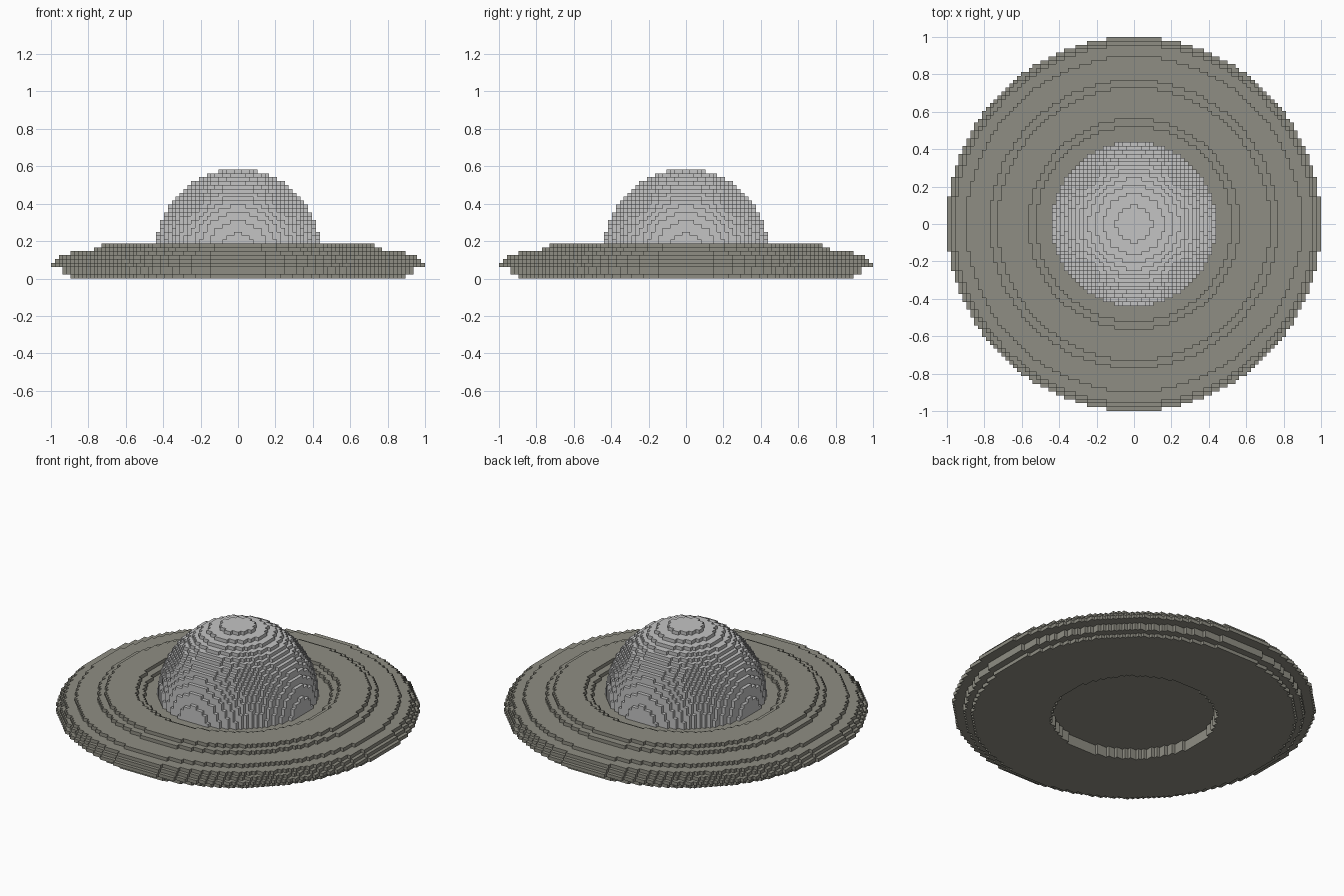
import bpy
import bmesh
from mathutils import Vector

cube = bpy.data.objects.get("Cube")
if cube:
    bpy.data.objects.remove(cube, do_unlink=True)

HALF = 48              # half the width, in blocks
UNIT = 1 / HALF        # size of one block


def make_material(name, colour):
    mat = bpy.data.materials.new(name)
    mat.use_nodes = True
    mat.diffuse_color = (*colour, 1)
    mat.node_tree.nodes["Principled BSDF"].inputs["Base Color"].default_value = (*colour, 1)
    return mat


def ring_blocks(inner, outer, level):
    """Blocks of one layer whose centres lie between two radii."""
    span = range(-HALF, HALF)
    return {(x, y, level) for x in span for y in span
            if inner ** 2 < (x + .5) ** 2 + (y + .5) ** 2 <= outer ** 2}


def build_blocks(name, blocks, mat):
    """Make one mesh from the exposed sides of a set of blocks."""
    bm = bmesh.new()
    corners = {}

    def corner(p):
        key = tuple(round(c) for c in p)
        if key not in corners:
            corners[key] = bm.verts.new(Vector(key) * UNIT)
        return corners[key]

    axes = [Vector((1, 0, 0)), Vector((0, 1, 0)), Vector((0, 0, 1))]
    for block in blocks:
        base = Vector(block)
        for i, axis in enumerate(axes):
            u, v = axes[(i + 1) % 3], axes[(i + 2) % 3]
            for side in (0, 1):
                step = axis * (1 if side else -1)
                if tuple(int(c) for c in base + step) in blocks:
                    continue
                o = base + axis * side
                quad = [o, o + u, o + u + v, o + v]
                bm.faces.new([corner(p) for p in (quad if side else quad[::-1])])
    mesh = bpy.data.meshes.new(name)
    bm.to_mesh(mesh)
    bm.free()
    mesh.materials.append(mat)
    obj = bpy.data.objects.new(name, mesh)
    bpy.context.collection.objects.link(obj)
    return obj


# Saucer: inner and outer radius of each layer, bottom to top
layers = [(22, 43), (22, 45), (22, 45), (0, 48), (0, 47),
          (0, 46), (0, 43), (25, 37), (27, 35)]
saucer = set()
for level, (inner, outer) in enumerate(layers):
    saucer |= ring_blocks(inner, outer, level)
build_blocks("saucer_rim", saucer, make_material("olive grey", (0.275, 0.27, 0.227)))

# Dome: half a sphere standing in the shallow well of the saucer
RADIUS, FLOOR = 21, 7
dome = set()
for k in range(RADIUS):
    dome |= ring_blocks(0, (RADIUS ** 2 - (k + .5) ** 2) ** .5, FLOOR + k)
build_blocks("dome", dome, make_material("light grey", (0.55, 0.55, 0.55)))
